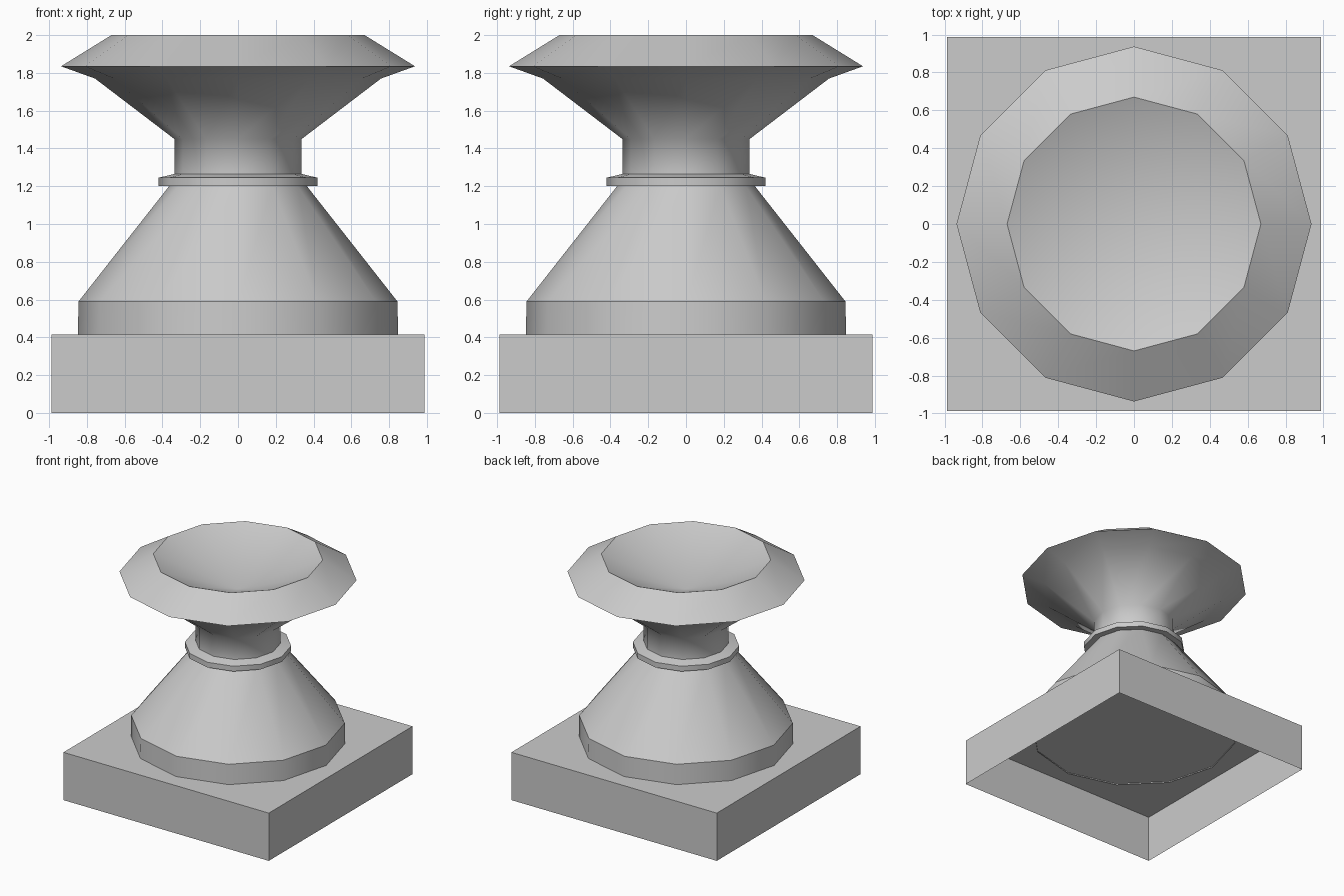
import bpy
import bmesh
from math import cos, sin, tau

SIDES = 12

old = bpy.data.objects.get("Cube")
if old:
    bpy.data.objects.remove(old)

stone = bpy.data.materials.new("light grey stone")
stone.use_nodes = True
stone.diffuse_color = (0.6, 0.6, 0.6, 1)
stone.node_tree.nodes["Principled BSDF"].inputs["Base Color"].default_value = (0.6, 0.6, 0.6, 1)


def finish(bm, name):
    mesh = bpy.data.meshes.new(name)
    bm.to_mesh(mesh)
    bm.free()
    mesh.materials.append(stone)
    obj = bpy.data.objects.new(name, mesh)
    bpy.context.collection.objects.link(obj)
    return obj


def lathe(name, profile):
    """Turn (radius, height, sharp) points, from bottom to top, about z."""
    bm = bmesh.new()
    rings = []
    for r, z, sharp in profile:
        count = SIDES if r > 0 else 1
        rings.append([bm.verts.new((r * cos(tau * i / SIDES), r * sin(tau * i / SIDES), z))
                      for i in range(count)])
    for low, high in zip(rings, rings[1:]):
        for i in range(SIDES):
            j = (i + 1) % SIDES
            corners = [low[i], low[j]]
            corners += [high[j], high[i]] if len(high) > 1 else [high[0]]
            bm.faces.new(corners).smooth = True
    # Crease the turned edges that should stay crisp
    for ring, (r, z, sharp) in zip(rings, profile):
        if sharp and r > 0:
            for i in range(SIDES):
                bm.edges.get((ring[i], ring[(i + 1) % SIDES])).smooth = False
    return finish(bm, name)


# Square plinth, open underneath
bm = bmesh.new()
bmesh.ops.create_cube(bm, size=1)
for v in bm.verts:
    v.co = (v.co.x * 1.974, v.co.y * 1.974, (v.co.z + 0.5) * 0.415)
bmesh.ops.delete(bm, geom=[f for f in bm.faces if f.normal.z < -0.5], context='FACES')
finish(bm, "plinth")

# Flared foot
lathe("foot", [(0.848, 0.405, True), (0.844, 0.59, True), (0.365, 1.20, True)])

# Thin collar
lathe("collar", [(0.36, 1.20, True), (0.42, 1.20, True), (0.42, 1.245, True),
                 (0.337, 1.265, True)])

# Neck, flared bowl, bevelled lip and dished top
lathe("bowl", [(0.337, 1.26, True), (0.337, 1.45, False), (0.757, 1.77, False),
               (0.937, 1.835, True), (0.67, 2.0, True), (0, 1.72, False)])
